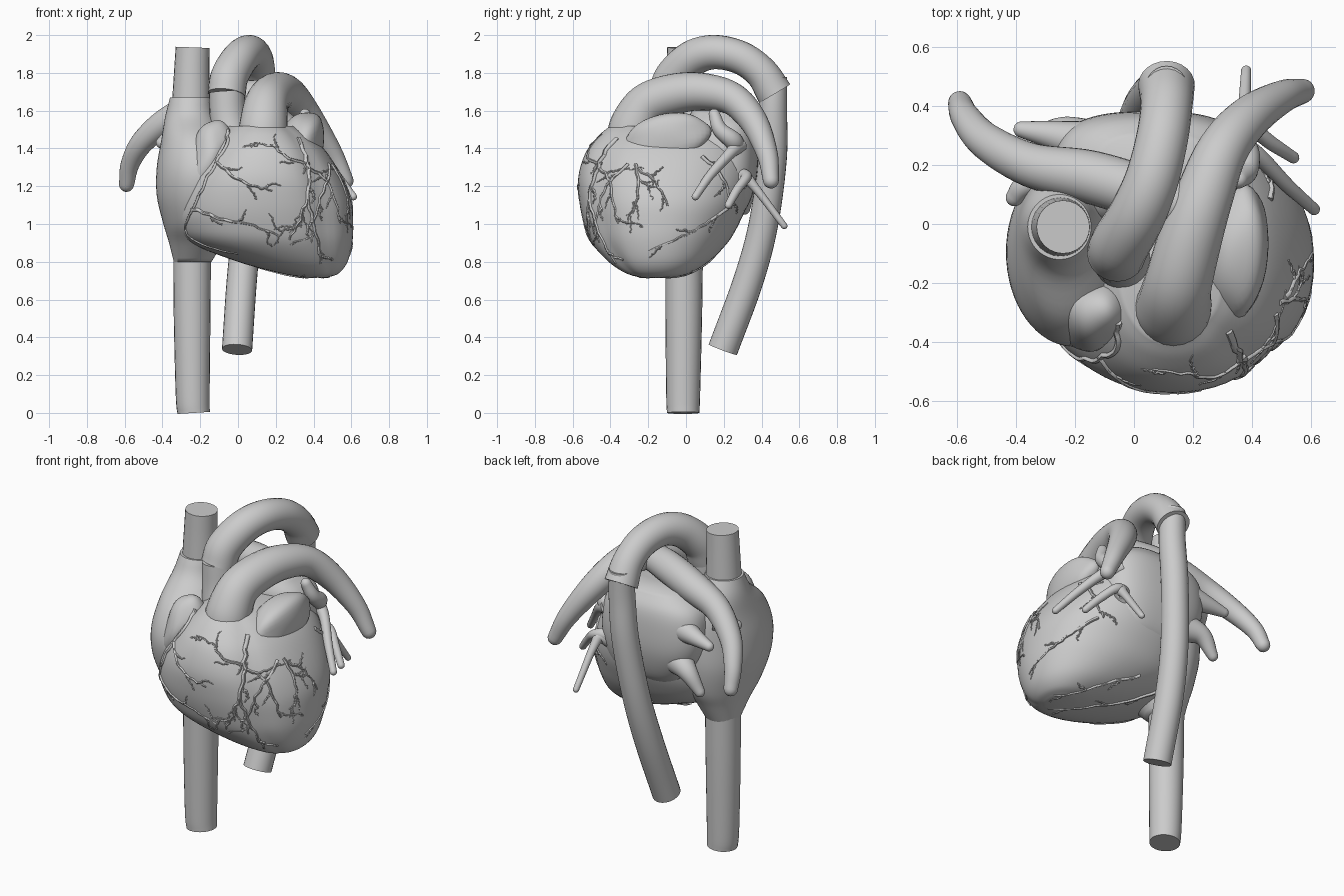
import bpy, bmesh, math, random
from mathutils import Vector, Matrix
from mathutils.bvhtree import BVHTree

random.seed(4)


def finish(name, bm, angle=40):
    bmesh.ops.recalc_face_normals(bm, faces=bm.faces)
    me = bpy.data.meshes.new(name)
    bm.to_mesh(me)
    bm.free()
    ob = bpy.data.objects.new(name, me)
    bpy.context.collection.objects.link(ob)
    bpy.ops.object.select_all(action='DESELECT')
    ob.select_set(True)
    bpy.context.view_layer.objects.active = ob
    bpy.ops.object.shade_smooth_by_angle(angle=math.radians(angle))
    return ob


def smooth_path(pts, n):
    """Catmull-Rom interpolation of tuples of any length."""
    p = [Vector(q) for q in pts]
    p = [p[0] * 2 - p[1]] + p + [p[-1] * 2 - p[-2]]
    out = []
    for i in range(1, len(p) - 2):
        a, b, c, d = p[i - 1:i + 3]
        for k in range(n):
            t = k / n
            out.append((b * 2 + (c - a) * t + (a * 2 - b * 5 + c * 4 - d) * t * t
                        + (b * 3 - a - c * 3 + d) * t ** 3) * 0.5)
    return out + [p[-2]]


def skin(bm, rings):
    rows = [[bm.verts.new(v) for v in r] for r in rings]
    n = len(rows[0])
    for a, b in zip(rows, rows[1:]):
        for i in range(n):
            bm.faces.new((a[i], a[(i + 1) % n], b[(i + 1) % n], b[i]))
    bm.faces.new(rows[0][::-1])
    bm.faces.new(rows[-1])


def sweep(bm, pts, sides=24, n=6, rounded=False):
    """Tube through (x, y, z, radius) points."""
    s = smooth_path(pts, n)
    pos, rad = [Vector(q[:3]) for q in s], [max(q[3], 0.001) for q in s]
    if rounded:
        d = (pos[-1] - pos[-2]).normalized()
        e, r = pos[-1], rad[-1]
        for a in (0.4, 0.8, 1.15, 1.45):
            pos.append(e + d * r * math.sin(a))
            rad.append(r * math.cos(a))
    rings, u = [], None
    for i, p in enumerate(pos):
        t = (pos[min(i + 1, len(pos) - 1)] - pos[max(i - 1, 0)]).normalized()
        u = (u - t * u.dot(t)).normalized() if u else t.orthogonal().normalized()
        w = t.cross(u)
        rings.append([p + (u * math.cos(k * math.tau / sides) + w * math.sin(k * math.tau / sides)) * rad[i]
                      for k in range(sides)])
    skin(bm, rings)


def tube(name, *paths, rounded=False):
    bm = bmesh.new()
    for p in paths:
        sweep(bm, p, rounded=rounded)
    return finish(name, bm)


def loft(name, levels, power=2.0, groove=0.0, sides=64):
    """Closed body from (z, xmin, xmax, ymin, ymax) sections."""
    bm, rings = bmesh.new(), []
    for z, x0, x1, y0, y1 in smooth_path(levels, 5):
        ring = []
        for k in range(sides):
            a = k * math.tau / sides - math.pi
            c, s = math.cos(a), math.sin(a)
            g = 1 - groove * math.exp(-((a + 0.85) / 0.16) ** 2)
            ring.append(((x0 + x1) / 2 + (x1 - x0) / 2 * g * math.copysign(abs(c) ** (2 / power), c),
                         (y0 + y1) / 2 + (y1 - y0) / 2 * g * math.copysign(abs(s) ** (2 / power), s), z))
        rings.append(ring)
    skin(bm, rings)
    return finish(name, bm, 60)


# Ventricles
ventricles = loft("ventricles", [
    (0.718, 0.34, 0.48, -0.24, -0.06), (0.74, 0.22, 0.535, -0.32, 0.02), (0.80, 0.0, 0.58, -0.41, 0.12),
    (0.90, -0.25, 0.605, -0.50, 0.22), (1.0, -0.33, 0.61, -0.54, 0.28), (1.12, -0.34, 0.60, -0.565, 0.33),
    (1.25, -0.29, 0.55, -0.57, 0.35), (1.38, -0.20, 0.47, -0.53, 0.33), (1.47, -0.12, 0.38, -0.46, 0.26),
    (1.52, -0.05, 0.30, -0.40, 0.15)], 2.15, 0.035)

# Atria
right_atrium = loft("right_atrium", [
    (0.80, -0.34, -0.14, -0.12, 0.09), (0.90, -0.365, -0.08, -0.22, 0.14), (1.0, -0.395, -0.02, -0.33, 0.19),
    (1.15, -0.43, 0.02, -0.40, 0.22), (1.3, -0.43, 0.02, -0.41, 0.22), (1.45, -0.405, -0.05, -0.33, 0.2),
    (1.57, -0.385, -0.12, -0.18, 0.15), (1.67, -0.36, -0.145, -0.12, 0.10)])
left_atrium = loft("left_atrium", [
    (1.02, -0.05, 0.25, 0.08, 0.26), (1.1, -0.16, 0.34, 0.0, 0.33), (1.25, -0.25, 0.38, 0.0, 0.375),
    (1.4, -0.27, 0.38, 0.0, 0.38), (1.52, -0.24, 0.35, 0.0, 0.36), (1.6, -0.12, 0.26, 0.03, 0.30)], 2.8)


# Atrial appendages: ear-shaped lobes
def lobe(name, centre, size, rot):
    bm = bmesh.new()
    bmesh.ops.create_uvsphere(bm, u_segments=32, v_segments=20, radius=1)
    for v in bm.verts:
        v.co *= 1 + 0.05 * math.sin(4 * v.co.x + 2) * math.cos(5 * v.co.z)
        v.co.x *= 1 + 0.35 * v.co.z
    m = Matrix.Translation(centre)
    for a, axis in zip(rot, 'XYZ'):
        m = m @ Matrix.Rotation(math.radians(a), 4, axis)
    bmesh.ops.transform(bm, matrix=m @ Matrix.Diagonal((*size, 1)), verts=bm.verts)
    return finish(name, bm, 60)


right_lobe = lobe("right_atrial_appendage", (-0.165, -0.31, 1.35), (0.09, 0.12, 0.21), (-8, 22, 20))
left_lobe = lobe("left_atrial_appendage", (0.36, -0.10, 1.45), (0.10, 0.23, 0.135), (10, -18, -5))

# Great veins
tube("inferior_vena_cava", [(-0.235, -0.015, 0, 0.086), (-0.24, -0.015, 0.1, 0.09),
                            (-0.243, -0.012, 0.5, 0.097), (-0.243, -0.01, 0.86, 0.1)])
tube("superior_vena_cava", [(-0.25, -0.01, 1.6, 0.102), (-0.245, -0.01, 1.8, 0.094), (-0.24, -0.01, 1.935, 0.09)])

# Aorta
tube("ascending_aorta", [(-0.02, -0.14, 1.4, 0.1), (-0.05, -0.11, 1.55, 0.097), (-0.06, -0.10, 1.7, 0.094)])
tube("aortic_arch", [(-0.06, -0.10, 1.685, 0.1), (-0.045, -0.065, 1.78, 0.1), (0.01, 0.03, 1.875, 0.096),
                     (0.06, 0.15, 1.91, 0.091), (0.095, 0.29, 1.88, 0.088), (0.11, 0.40, 1.80, 0.088),
                     (0.11, 0.47, 1.69, 0.096)])
tube("descending_aorta", [(0.11, 0.465, 1.78, 0.07), (0.11, 0.46, 1.6, 0.075), (0.09, 0.457, 1.35, 0.077),
                          (0.05, 0.41, 1.0, 0.078), (0.02, 0.33, 0.7, 0.08), (-0.005, 0.195, 0.335, 0.08)])

# Pulmonary arteries
tube("left_pulmonary_artery", [(0.13, -0.29, 1.42, 0.135), (0.135, -0.275, 1.52, 0.128), (0.15, -0.2, 1.635, 0.115),
                               (0.19, -0.05, 1.69, 0.108), (0.24, 0.1, 1.70, 0.098), (0.30, 0.25, 1.66, 0.086),
                               (0.39, 0.36, 1.54, 0.074), (0.50, 0.43, 1.37, 0.056), (0.57, 0.45, 1.23, 0.042)],
     rounded=True)
tube("right_pulmonary_artery", [(0.2, 0.05, 1.68, 0.08), (0.05, 0.1, 1.67, 0.09), (-0.15, 0.16, 1.63, 0.09),
                                (-0.35, 0.2, 1.56, 0.075), (-0.5, 0.28, 1.44, 0.062), (-0.57, 0.36, 1.32, 0.05),
                                (-0.59, 0.41, 1.21, 0.04)], rounded=True)

# Pulmonary veins
tube("left_pulmonary_veins",
     [(0.355, 0.15, 1.58, 0.03), (0.38, 0.18, 1.5, 0.04), (0.37, 0.25, 1.44, 0.05), (0.28, 0.25, 1.4, 0.06)][::-1],
     [(0.33, 0.28, 1.42, 0.045), (0.42, 0.23, 1.37, 0.03), (0.52, 0.13, 1.26, 0.024), (0.61, 0.05, 1.145, 0.02)],
     [(0.27, 0.25, 1.2, 0.06), (0.35, 0.31, 1.24, 0.04), (0.37, 0.36, 1.2, 0.024), (0.38, 0.52, 0.99, 0.017)],
     [(0.30, 0.28, 1.25, 0.05), (0.39, 0.32, 1.25, 0.028), (0.47, 0.27, 1.18, 0.024), (0.54, 0.225, 1.1, 0.02)],
     rounded=True)
tube("right_pulmonary_veins",
     [(-0.15, 0.27, 1.42, 0.08), (-0.27, 0.30, 1.40, 0.05), (-0.38, 0.32, 1.38, 0.028)],
     [(-0.12, 0.26, 1.22, 0.09), (-0.23, 0.31, 1.18, 0.055), (-0.31, 0.31, 1.08, 0.03)],
     [(-0.3, 0.16, 1.45, 0.05), (-0.37, 0.13, 1.45, 0.04), (-0.405, 0.09, 1.43, 0.03)], rounded=True)

# Coronary vessels: flat paths projected onto the heart surface, with wandering twigs
verts, polys = [], []
for ob in (ventricles, right_atrium, right_lobe, left_lobe):
    base = len(verts)
    verts += [v.co.copy() for v in ob.data.vertices]
    polys += [[base + i for i in p.vertices] for p in ob.data.polygons]
surface = BVHTree.FromPolygons(verts, polys)
VIEWS = {'front': (lambda a, b: Vector((a, -2, b)), Vector((0, 1, 0))),
         'side': (lambda a, b: Vector((2, a, b)), Vector((-1, 0, 0))),
         'below': (lambda a, b: Vector((a, b, -2)), Vector((0, 0, 1)))}


def vessel(bm, view, flat, r, depth):
    start, ray = VIEWS[view]
    path = [p + Vector((random.uniform(-1, 1), random.uniform(-1, 1))) * 0.006 for p in smooth_path(flat, 5)]
    pts = []
    for i, p in enumerate(path):
        hit, normal = surface.ray_cast(start(*p), ray)[:2]
        if hit is None or (pts and (hit - Vector(pts[-1][:3])).length > 0.12):
            break
        if abs(normal.dot(ray)) < 0.15:
            break
        pts.append((*hit, r * (1 - 0.6 * i / len(path))))
    if len(pts) < 3:
        return
    sweep(bm, pts, sides=6, n=2)
    side = random.choice((-1, 1))
    for i in range(3, len(pts) - 1, 4 if depth > 1 else 5):
        if not depth:
            break
        side = -side
        d = path[i] - path[i - 2]
        ang = math.atan2(d.y, d.x) + side * random.uniform(0.5, 0.9)
        q, twig = path[i], [path[i]]
        for _ in range(3):
            q = q + Vector((math.cos(ang), math.sin(ang))) * random.uniform(0.025, 0.04) * (0.6 + 0.3 * depth)
            ang += random.uniform(-0.5, 0.5)
            twig.append(q)
        vessel(bm, view, twig, r * 0.62, depth - 1)


bm = bmesh.new()
for view, r, depth, flat in [
    ('front', 0.012, 0, [(-0.05, 1.5), (-0.07, 1.4), (-0.16, 1.25), (-0.23, 1.1), (-0.28, 0.98), (-0.2, 0.9), (0, 0.84)]),
    ('front', 0.010, 1, [(-0.12, 1.33), (-0.03, 1.26), (0.08, 1.2), (0.18, 1.18)]),
    ('front', 0.010, 1, [(-0.24, 1.08), (-0.1, 1.03), (0.05, 1.0), (0.22, 0.94)]),
    ('front', 0.014, 1, [(0.32, 1.45), (0.37, 1.3), (0.375, 1.12), (0.41, 0.95), (0.44, 0.79)]),
    ('front', 0.009, 1, [(0.37, 1.32), (0.27, 1.35), (0.18, 1.41), (0.06, 1.43)]),
    ('front', 0.010, 2, [(0.37, 1.15), (0.33, 1.03), (0.27, 0.92)]),
    ('front', 0.010, 1, [(0.37, 1.3), (0.46, 1.24), (0.52, 1.1), (0.54, 1.0)]),
    ('side', 0.010, 1, [(-0.30, 1.32), (-0.42, 1.2), (-0.47, 1.05), (-0.46, 0.9)]),
    ('side', 0.010, 2, [(-0.27, 1.32), (-0.25, 1.2), (-0.28, 1.05)]),
    ('side', 0.010, 1, [(-0.25, 1.29), (-0.16, 1.22), (-0.1, 1.1)]),
    ('side', 0.012, 1, [(0.08, 1.36), (0.17, 1.28), (0.22, 1.18), (0.24, 1.08)]),
    ('side', 0.010, 1, [(0.22, 1.08), (0.1, 1.0), (-0.03, 0.93), (-0.2, 0.86)]),
    ('below', 0.012, 1, [(-0.1, 0.1), (0.05, 0.0), (0.22, -0.1), (0.42, -0.25)]),
    ('below', 0.010, 1, [(0.1, 0.17), (0.27, 0.1), (0.4, -0.02), (0.48, -0.12)]),
]:
    vessel(bm, view, flat, r, depth)
finish("coronary_vessels", bm, 60)
